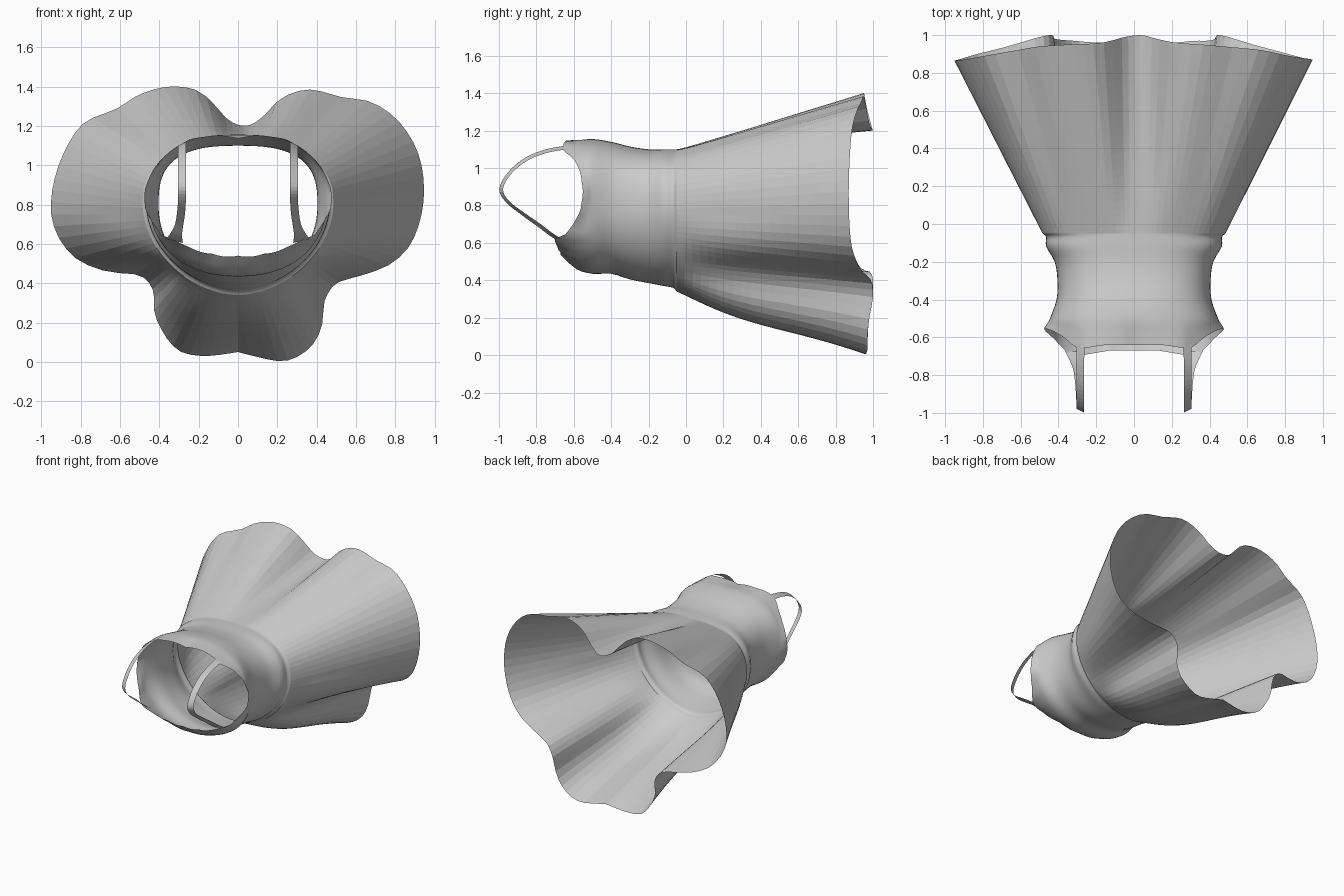
import bpy, bmesh, math

if "Cube" in bpy.data.objects:
    bpy.data.objects.remove(bpy.data.objects["Cube"])

N = 96          # columns around the garment
CZ = 0.75       # height of the lengthwise axis
ANGLES = [2 * math.pi * i / N for i in range(N)]


def polar_sample(loop):
    """Resample a closed (x, y, z) loop at even angles around the axis."""
    pts = sorted((math.atan2(p[0], CZ - p[2]) % (2 * math.pi), p) for p in loop)
    pts = [(pts[-1][0] - 2 * math.pi, pts[-1][1])] + pts + [(pts[0][0] + 2 * math.pi, pts[0][1])]
    out = []
    for a in ANGLES:
        for (a0, p), (a1, q) in zip(pts, pts[1:]):
            if a0 <= a < a1:
                t = (a - a0) / (a1 - a0)
                r0, r1 = (math.hypot(v[0], v[2] - CZ) for v in (p, q))
                r = r0 + (r1 - r0) * t
                out.append((r * math.sin(a), p[1] + (q[1] - p[1]) * t, CZ - r * math.cos(a)))
                break
    return out


def section(y, w, z0, z1, low=2.0, high=2.6, zc=.80):
    """Egg-shaped cross-section: boxy above zc, rounder below."""
    loop = []
    for i in range(240):
        t = 2 * math.pi * (i + 0.5) / 240
        c, s = math.cos(t), math.sin(t)
        e, h = (high, z1 - zc) if s > 0 else (low, zc - z0)
        loop.append((w * math.copysign(abs(c) ** (2 / e), c), y,
                     zc + h * math.copysign(abs(s) ** (2 / e), s)))
    return polar_sample(loop)


def loft(name, rings, closed=True):
    bm = bmesh.new()
    rows = [[bm.verts.new(p) for p in r] for r in rings]
    n = len(rows[0])
    for a, b in zip(rows, rows[1:]):
        for i in range(n if closed else n - 1):
            j = (i + 1) % n
            bm.faces.new((a[i], a[j], b[j], b[i]))
    bmesh.ops.recalc_face_normals(bm, faces=bm.faces)
    me = bpy.data.meshes.new(name)
    bm.to_mesh(me)
    bm.free()
    ob = bpy.data.objects.new(name, me)
    bpy.context.collection.objects.link(ob)
    return ob


def catmull(p0, p1, p2, p3, t):
    return tuple(0.5 * (2 * b + (c - a) * t + (2 * a - 5 * b + 4 * c - d) * t * t
                        + (3 * b - a - 3 * c + d) * t ** 3)
                 for a, b, c, d in zip(p0, p1, p2, p3))


def smooth_path(pts, steps):
    out = []
    for i in range(len(pts) - 1):
        q = [pts[max(0, min(len(pts) - 1, i + k))] for k in (-1, 0, 1, 2)]
        out += [catmull(*q, s / steps) for s in range(steps)]
    return out + [pts[-1]]


# Skirt: wavy hem drawn as a loop, ruled to the waist
hem_pts = [
    (0, .97, .05), (.1, .96, .025), (.22, .96, .003), (.31, .97, .03), (.39, .97, .1),
    (.43, .98, .2), (.44, 1.0, .31), (.50, .99, .40), (.63, .95, .44), (.78, .91, .50),
    (.89, .88, .62), (.945, .87, .83), (.92, .875, 1.05), (.82, .89, 1.22), (.68, .92, 1.32),
    (.53, .935, 1.345), (.36, .95, 1.385), (.22, .96, 1.34), (.12, .98, 1.24), (.04, 1.0, 1.20),
    (-.05, .99, 1.23), (-.14, .965, 1.33), (-.22, .955, 1.385), (-.35, .95, 1.40),
    (-.5, .94, 1.36), (-.62, .92, 1.285), (-.79, .89, 1.21), (-.9, .87, 1.03),
    (-.95, .865, .83), (-.93, .87, .67), (-.83, .90, .53), (-.67, .94, .46),
    (-.50, .99, .44), (-.43, 1.0, .36), (-.42, .98, .23), (-.32, .97, .07), (-.18, .96, .03)]
hem = polar_sample(smooth_path(hem_pts + hem_pts[:1], 4)[:-1])
waist = section(-.05, .485, .34, 1.10, low=1.85)
rings = []
for k in range(25):
    s = k / 24
    ring = []
    for p, q in zip(waist, hem):
        low = max(0, min(1, (CZ - q[2]) / .6))
        f = s + .12 * low * math.sin(math.pi * s ** .6) ** 2     # underside flares sooner
        ring.append((p[0] + (q[0] - p[0]) * f, p[1] + (q[1] - p[1]) * s, p[2] + (q[2] - p[2]) * f))
    rings.append(ring)
loft("skirt", rings)

# Bodice: body sections ending in the neckline and armhole edge
half = [(0, -.64, 1.135), (.15, -.64, 1.145), (.25, -.655, 1.13), (.31, -.655, 1.09),
        (.37, -.60, 1.05), (.43, -.565, .98), (.475, -.55, .87), (.47, -.565, .77),
        (.42, -.61, .69), (.385, -.65, .64), (.33, -.705, .625), (.25, -.69, .585),
        (.13, -.67, .55), (0, -.67, .54)]
edge = polar_sample(half + [(-x, y, z) for x, y, z in half[1:-1]])
body = [waist, section(-.07, .465, .36, 1.10, 1.85), section(-.12, .465, .37, 1.10, 1.9),
        section(-.20, .42, .385, 1.10), section(-.30, .405, .405, 1.115, 2.1),
        section(-.40, .41, .435, 1.14, 2.2), section(-.50, .445, .435, 1.155, 2.2)]
mid = []
for p, q in zip(body[-1], edge):     # rounded bust toward the edge
    b = .025 * max(0, (CZ - p[2]) / .3)
    mid.append(((p[0] + q[0]) / 2, (p[1] + q[1]) / 2, (p[2] + q[2]) / 2 - b))
columns = [smooth_path(list(c), 3) for c in zip(*(body + [mid, edge]))]
bodice = loft("bodice", list(zip(*columns)))
for poly in bodice.data.polygons:
    poly.use_smooth = True

# Shoulder straps: slightly tilted ribbons given as (inner x, outer x, y, z)
path = smooth_path([(.26, .305, -.64, 1.12), (.265, .305, -.75, 1.10), (.265, .305, -.86, 1.055),
                    (.265, .305, -.95, .98), (.265, .305, -.998, .89), (.265, .305, -.965, .82),
                    (.27, .31, -.88, .75), (.28, .32, -.79, .685), (.285, .34, -.73, .64),
                    (.28, .365, -.675, .605)], 4)
for side, name in ((1, "strap_right"), (-1, "strap_left")):
    ribbon = []
    for a, b, y, z in path:
        k = .02 / math.hypot(y + .65, z - .87)
        ribbon.append([(side * a, y, z), (side * b, y - k * (y + .65), z - k * (z - .87))])
    loft(name, ribbon, closed=False)
